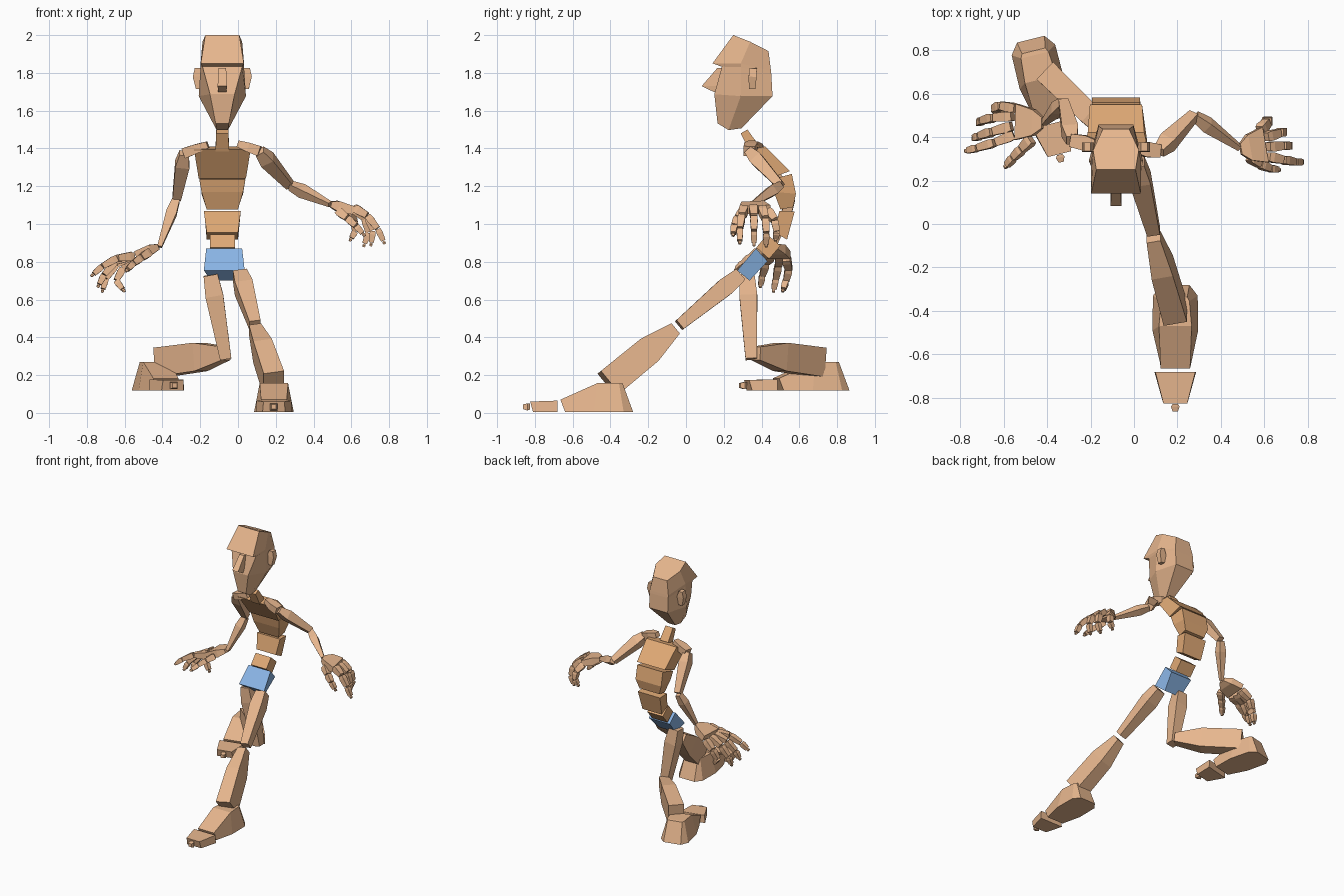
import bpy, bmesh
from math import radians
from mathutils import Vector, Matrix


def material(name, rgb):
    m = bpy.data.materials.new(name)
    m.diffuse_color = (*rgb, 1)
    return m


SKIN = material("skin", (0.80, 0.47, 0.27))
TORSO = material("torso", (0.75, 0.40, 0.18))
BLUE = material("pelvis_blue", (0.26, 0.47, 0.80))


def skin_rings(name, rings, mat):
    """Closed flat-faced solid through equal-length rings of points."""
    bm = bmesh.new()
    vs = [[bm.verts.new(p) for p in r] for r in rings]
    n = len(vs[0])
    for a, b in zip(vs, vs[1:]):
        for i in range(n):
            j = (i + 1) % n
            bm.faces.new((a[i], a[j], b[j], b[i]))
    bm.faces.new(vs[0])
    bm.faces.new(vs[-1][::-1])
    bmesh.ops.recalc_face_normals(bm, faces=bm.faces)
    me = bpy.data.meshes.new(name)
    bm.to_mesh(me)
    bm.free()
    me.materials.append(mat)
    ob = bpy.data.objects.new(name, me)
    bpy.context.collection.objects.link(ob)
    return ob


def loft(name, rings, mat=SKIN, cx=0.0, xf=Matrix()):
    """Each ring lists (y, z, half width); it is mirrored about x = cx."""
    full = []
    for r in rings:
        pts = [(cx + w, y, z) for y, z, w in r] + [(cx - w, y, z) for y, z, w in r[::-1]]
        full.append([xf @ Vector(p) for p in pts])
    return skin_rings(name, full, mat)


def bone(name, a, b, secs, side=(1, 0, 0), mat=SKIN):
    """Four-sided limb from a to b; secs are (t, width along side, depth)."""
    a, b, s = Vector(a), Vector(b), Vector(side)
    d = (b - a).normalized()
    s = (s - d * s.dot(d)).normalized()
    u = d.cross(s)
    rings = []
    for t, w, h in secs:
        c = a.lerp(b, t)
        rings.append([c + s * w / 2 * i + u * h / 2 * j
                      for i, j in ((1, 1), (-1, 1), (-1, -1), (1, -1))])
    return skin_rings(name, rings, mat)


CX = -0.083

# Head with overhanging brow
loft("head", [
    [(.25, 2.0, .09), (.34, 1.965, .105), (.437, 1.915, .06)],
    [(.14, 1.85, .114), (.29, 1.85, .115), (.45, 1.81, .08)],
    [(.19, 1.833, .105), (.29, 1.83, .115), (.452, 1.79, .08)],
    [(.15, 1.687, .065), (.29, 1.677, .125), (.458, 1.677, .08)],
    [(.167, 1.533, .035), (.225, 1.497, .03), (.294, 1.507, .03)]], cx=CX)
loft("nose", [
    [(.165, 1.825, .02), (.21, 1.825, .02)],
    [(.083, 1.73, .025), (.19, 1.73, .025)],
    [(.145, 1.70, .022), (.19, 1.70, .022)]], cx=CX)
for label, s in (("left", 1), ("right", -1)):
    x = CX + s * .125
    bone(label + "_ear", (x, .35, 1.715), (x + s * .006, .355, 1.825),
         [(0, .03, .035), (.6, .055, .042), (1, .03, .04)])

# Neck and torso blocks
loft("neck", [[(.29, 1.48, .032), (.325, 1.50, .032)],
              [(.335, 1.385, .036), (.39, 1.41, .036)]], TORSO, CX)
loft("upper_chest", [[(.335, 1.395, .15), (.42, 1.41, .13)],
                     [(.44, 1.24, .125), (.55, 1.28, .12)]], TORSO, CX)
loft("lower_chest", [[(.45, 1.235, .122), (.56, 1.265, .11)],
                     [(.465, 1.17, .11), (.582, 1.16, .11)],
                     [(.50, 1.077, .083), (.568, 1.09, .085)]], TORSO, CX)
loft("abdomen", [[(.495, 1.07, .098), (.575, 1.065, .095)],
                 [(.465, .955, .083), (.535, .918, .083)]], TORSO, CX)
loft("waist", [[(.43, .945, .066), (.50, .885, .066)],
               [(.372, .875, .066), (.44, .815, .066)]], TORSO, CX)
loft("pelvis", [[(.37, .87, .095), (.432, .803, .09)],
                [(.272, .755, .108), (.336, .70, .07)]], BLUE, -.073)

# Arms: joints from collar to wrist
ARMS = {
    "left": [(0, .35, 1.425), (.115, .335, 1.385), (.275, .50, 1.205), (.487, .35, 1.105)],
    "right": [(-.16, .36, 1.42), (-.285, .385, 1.375), (-.325, .56, 1.135), (-.415, .465, .88)],
}
for label, (c, s, e, w) in ARMS.items():
    bone(label + "_collar", c, s, [(0, .04, .035), (.5, .07, .05), (1, .06, .055)], (0, 1, 0))
    bone(label + "_upper_arm", s, e, [(0, .05, .045), (.25, .075, .07), (1, .045, .042)])
    bone(label + "_forearm", e, w, [(.03, .04, .04), (.3, .056, .056), (1, .024, .024)])

# Hands: palm ends at the knuckles, each digit is a chain of joints
HANDS = {
    "left": ((.49, .345, 1.105), (.60, .365, 1.075), {
        "thumb": [(.53, .31, 1.07), (.58, .275, 1.03), (.625, .255, .99), (.66, .25, .95)],
        "index": [(.615, .31, 1.085), (.685, .295, 1.045), (.74, .285, .975), (.77, .285, .91)],
        "middle": [(.615, .355, 1.09), (.685, .36, 1.04), (.715, .36, .965), (.705, .36, .90)],
        "ring": [(.605, .40, 1.085), (.67, .42, 1.03), (.69, .425, .955), (.67, .425, .895)],
        "little": [(.58, .43, 1.07), (.615, .47, 1.02), (.62, .48, .96), (.60, .475, .925)]}),
    "right": ((-.42, .465, .88), (-.54, .47, .835), {
        "thumb": [(-.47, .39, .85), (-.515, .345, .82), (-.555, .305, .79), (-.585, .27, .76)],
        "index": [(-.55, .41, .83), (-.64, .375, .82), (-.72, .35, .775), (-.765, .338, .735)],
        "middle": [(-.56, .45, .835), (-.65, .425, .80), (-.71, .405, .73), (-.735, .395, .68)],
        "ring": [(-.555, .495, .835), (-.645, .49, .785), (-.70, .475, .71), (-.715, .465, .655)],
        "little": [(-.54, .53, .82), (-.61, .545, .765), (-.645, .53, .70), (-.61, .515, .655)]}),
}
for label, (wrist, knuckle, digits) in HANDS.items():
    bone(label + "_palm", wrist, knuckle,
         [(0, .05, .03), (.35, .12, .055), (1, .165, .045)], (0, 1, 0))
    for digit, pts in digits.items():
        name = label + "_" + digit
        for i in range(3):
            w = .046 - .006 * i
            bone(f"{name}_{i + 1}", pts[i], pts[i + 1],
                 [(.03, w * .85, w * .85), (.3, w, w), (.97, w * .8, w * .75)], (0, 1, 0))
        p, q = Vector(pts[2]), Vector(pts[3])
        bone(name + "_tip", q, q + (q - p).normalized() * .018,
             [(0, .012, .012), (.5, .018, .018), (1, .012, .012)], (0, 1, 0))

# Legs: hip, knee, shin start, ankle
LEGS = {
    "left": [(.01, .285, .73), (.09, -.035, .465), (.09, -.06, .443), (.19, -.41, .155)],
    "right": [(-.145, .325, .73), (-.065, .345, .285), (-.065, .37, .315), (-.405, .70, .268)],
}
for label, (h, k, s, a) in LEGS.items():
    f = -1 if label == "left" else 1
    bone(label + "_thigh", h, k, [(0, .075, .075), (.25, .095, .095), (1, .06, .06)])
    bone(label + "_shin", s, a, [(0, .065, .07), (.4, .10, .15), (1, .11, .155)],
         (1, 0, 0) if label == "left" else (1, 1, 0))

# Feet: one shape modelled from the heel forward, placed twice
FEET = {
    "left": Matrix.Translation((.19, -.28, .005)),
    "right": Matrix.Translation((-.475, .85, .118)) @ Matrix.Rotation(radians(14), 4, 'Z'),
}
for label, xf in FEET.items():
    loft(label + "_foot", [
        [(0, 0, .065), (-.055, .15, .055)],
        [(-.05, 0, .103), (-.075, .152, .065)],
        [(-.21, 0, .105), (-.19, .152, .075)],
        [(-.36, 0, .07), (-.385, .065, .068)]], xf=xf)
    loft(label + "_toes", [
        [(-.40, 0, .096), (-.40, .06, .092)],
        [(-.53, 0, .06), (-.545, .055, .055)]], xf=xf)
    loft(label + "_toe_tip", [
        [(-.547, .012, .012), (-.547, .045, .012)],
        [(-.56, .008, .02), (-.56, .045, .02)],
        [(-.583, .015, .012), (-.583, .04, .012)]], xf=xf)
